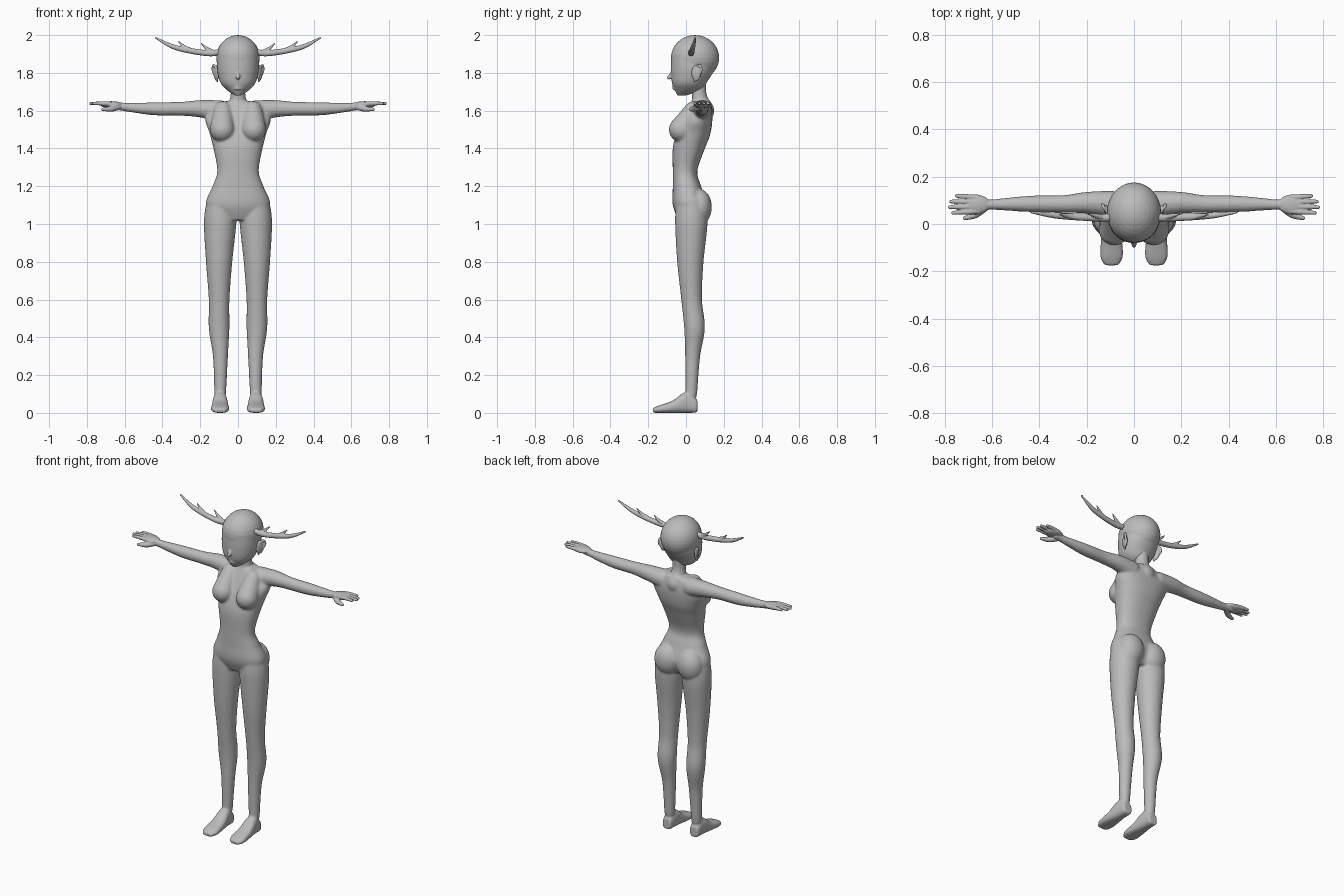
import bpy, bmesh, math
from mathutils import Vector, Matrix

cube = bpy.data.objects.get("Cube")
if cube:
    bpy.data.objects.remove(cube)

grey = bpy.data.materials.new("plain_grey")
grey.use_nodes = True
grey.diffuse_color = (0.5, 0.5, 0.5, 1)
grey.node_tree.nodes["Principled BSDF"].inputs["Base Color"].default_value = grey.diffuse_color


def skin_rings(bm, rings):
    """Bridge equal rings of points into a closed solid."""
    loops = [[bm.verts.new(point) for point in ring] for ring in rings]
    for lower, upper in zip(loops, loops[1:]):
        for i in range(len(lower)):
            bm.faces.new((lower[i - 1], lower[i], upper[i], upper[i - 1]))
    bm.faces.new(loops[0])
    bm.faces.new(loops[-1])


def spline(rows, steps=8):
    """Smooth curve passing through every row of numbers."""
    rows = [Vector(row) for row in rows]
    last = len(rows) - 1
    curve = []
    for i in range(last):
        start, end = rows[i], rows[i + 1]
        leave = (end - rows[max(i - 1, 0)]) / 2
        arrive = (rows[min(i + 2, last)] - start) / 2
        for k in range(steps):
            t = k / steps
            u = 1 - t
            blend = t * t * (3 - 2 * t)
            curve.append(start * (1 - blend) + end * blend + leave * t * u * u - arrive * t * t * u)
    return curve + [rows[last]]


def circle(count=40):
    return [(math.cos(math.tau * k / count), math.sin(math.tau * k / count)) for k in range(count)]


def rounded(value, power):
    """Push a circle coordinate towards a rounded square."""
    return math.copysign(abs(value) ** (2 / power), value)


def stack(bm, rows, power):
    """Level sections: height, half width, front, back."""
    rings = []
    for height, half, front, back in spline(rows):
        middle, depth = (front + back) / 2, (back - front) / 2
        rings.append([(half * rounded(c, power), middle + depth * rounded(s, power), height)
                      for c, s in circle()])
    skin_rings(bm, rings)


def ball(bm, centre, radii, side=1, turn=0):
    x, y, z = centre
    matrix = (Matrix.Translation((x * side, y, z)) @ Matrix.Rotation(turn * side, 4, "Z")
              @ Matrix.Diagonal((*radii, 1)))
    bmesh.ops.create_uvsphere(bm, u_segments=32, v_segments=16, radius=1, matrix=matrix)


def limb(bm, points, radii, side=1):
    """Round tube with ball ends; radii follow the points."""
    path = spline([(*point, radius) for point, radius in zip(points, radii)])
    main = (path[-1] - path[0]).to_3d()
    base = main.to_track_quat("Z", "Y")
    rings = []
    for i, row in enumerate(path):
        heading = (path[min(i + 1, len(path) - 1)] - path[max(i - 1, 0)]).to_3d()
        turn = main.rotation_difference(heading) @ base
        ring = [row.to_3d() + turn @ Vector((c, s, 0)) * row.w for c, s in circle(24)]
        rings.append([(point.x * side, point.y, point.z) for point in ring])
    skin_rings(bm, rings)
    for end in (path[0], path[-1]):
        ball(bm, end.to_3d(), (end.w, end.w, end.w), side)


def finish(name, bm, voxel, smooth):
    """Fuse the solids into one smooth object."""
    bmesh.ops.recalc_face_normals(bm, faces=bm.faces)
    mesh = bpy.data.meshes.new(name)
    bm.to_mesh(mesh)
    bm.free()
    mesh.materials.append(grey)
    obj = bpy.data.objects.new(name, mesh)
    bpy.context.collection.objects.link(obj)
    fuse = obj.modifiers.new("fuse", "REMESH")
    fuse.mode = "VOXEL"
    fuse.voxel_size = voxel
    fuse.use_smooth_shade = True
    soften = obj.modifiers.new("soften", "SMOOTH")
    soften.iterations = smooth


def foot(bm, side):
    """Flat-soled sections from heel to toe: position, half width, height."""
    rings = []
    for y, half, height in spline([(.06, .03, .07), (0, .037, .11), (-.07, .045, .065),
                                   (-.14, .048, .04), (-.175, .03, .025)]):
        rings.append([((.095 + half * rounded(c, 2.6)) * side, y, height * (1 + rounded(s, 2.6)) / 2)
                      for c, s in circle()])
    skin_rings(bm, rings)


# Torso and neck
body = bmesh.new()
stack(body, [(1.65, .07, .03, .13), (1.57, .17, -.01, .14), (1.48, .15, -.05, .13),
             (1.4, .13, -.07, .1), (1.28, .11, -.07, .06), (1.2, .135, -.07, .08),
             (1.1, .17, -.07, .11), (1.02, .1, -.04, .08)], 2.3)
limb(body, [(0, .09, 1.6), (0, .07, 1.68), (0, .07, 1.78)], (.06, .04, .04))

# Limbs, chest and seat on both sides
for side in (1, -1):
    limb(body, [(.09, .025, 1.1), (.095, .028, 1), (.1, .023, .8), (.1, .03, .6),
                (.1, .045, .45), (.093, .035, .3), (.094, .028, .1)],
         (.08, .086, .07, .055, .055, .04, .031), side)
    foot(body, side)
    limb(body, [(.1, .085, 1.6), (.2, .09, 1.61), (.3, .085, 1.61), (.45, .085, 1.61), (.62, .082, 1.62)],
         (.056, .046, .037, .034, .02), side)
    limb(body, [(.08, .04, 1.6), (.083, -.025, 1.5)], (.05, .066), side)
    ball(body, (.08, .07, 1.09), (.08, .067, .095), side)
finish("body", body, .006, 12)

# Head with face, nose and lips
head = bmesh.new()
ball(head, (0, .048, 1.88), (.115, .128, .12))
stack(head, [(1.9, .108, -.077, .15), (1.82, .11, -.08, .15), (1.75, .094, -.075, .11),
             (1.71, .06, -.06, .08), (1.68, .015, -.045, 0)], 2.1)
limb(head, [(0, -.07, 1.81), (0, -.09, 1.775)], (.007, .011))
for height in (1.717, 1.73):
    limb(head, [(-.028, -.055, height), (0, -.066, height), (.028, -.055, height)], (.003, .007, .003))
finish("head", head, .004, 8)

for side, label in ((1, "left"), (-1, "right")):
    # Hand with four fingers spread from the palm, and a thumb
    hand = bmesh.new()
    limb(hand, [(.58, .082, 1.618), (.65, .082, 1.625)], (.022, .02), side)
    ball(hand, (.67, .083, 1.632), (.06, .042, .018), side)
    for reach, spread in ((.765, -.036), (.78, -.012), (.775, .012), (.75, .036)):
        limb(hand, [(.66, .083 + spread * .8, 1.634), (.71, .083 + spread * .9, 1.638),
                    (reach, .083 + spread, 1.638)], (.012, .011, .008), side)
    limb(hand, [(.63, .07, 1.62), (.67, .04, 1.61), (.715, .025, 1.607)], (.016, .015, .009), side)
    finish(label + "_hand", hand, .003, 4)

    # Ear: flat shell with a raised rim
    ear = bmesh.new()
    ball(ear, (.114, .055, 1.8), (.012, .028, .042), side, -.35)
    limb(ear, [(.11, .04, 1.82), (.128, .07, 1.84), (.132, .08, 1.81), (.11, .047, 1.757)],
         (.005, .007, .007, .006), side)
    finish(label + "_ear", ear, .003, 5)

    # Antler: sweeping beam with two tines
    antler = bmesh.new()
    limb(antler, [(.09, .028, 1.91), (.17, .027, 1.905), (.33, .036, 1.934), (.435, .05, 1.985)],
         (.017, .016, .013, .005), side)
    for root in (.13, .25):
        height = 1.9 + root / 12
        limb(antler, [(root, .028, height), (root + .035, .036, height + .018),
                      (root + .065, .042, height + .046)], (.011, .009, .003), side)
    finish(label + "_antler", antler, .003, 4)
